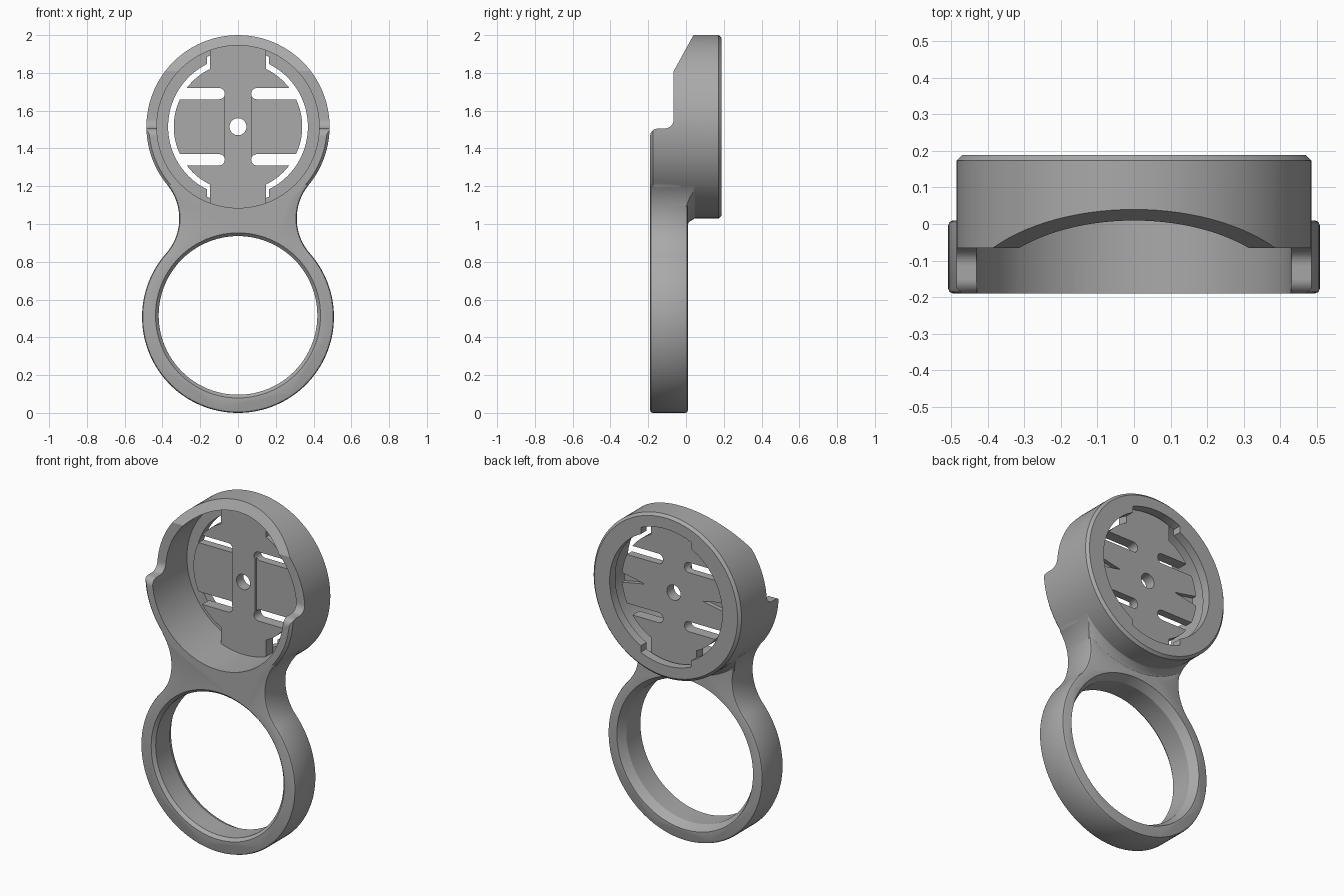
import bpy, bmesh
from math import sin, cos, pi, acos, atan2, sqrt
from mathutils import Vector

cube = bpy.data.objects.get("Cube")
if cube:
    bpy.data.objects.remove(cube)

FRONT, RING_BACK, CUP_BACK = -0.19, 0.01, 0.188
RING_Z, RING_R = 0.508, 0.508
CUP_Z, CUP_R, BORE_R = 1.515, 0.485, 0.43

grey = bpy.data.materials.new("grey plastic")
grey.use_nodes = True
grey.diffuse_color = (0.4, 0.4, 0.4, 1)
grey.node_tree.nodes["Principled BSDF"].inputs["Base Color"].default_value = grey.diffuse_color


def arc(cx, cz, r, a0, a1, n):
    return [(cx + r * cos(a0 + (a1 - a0) * i / n), cz + r * sin(a0 + (a1 - a0) * i / n))
            for i in range(n + 1)]


def finish(name, bm):
    bmesh.ops.recalc_face_normals(bm, faces=bm.faces)
    mesh = bpy.data.meshes.new(name)
    bm.to_mesh(mesh)
    bm.free()
    mesh.materials.append(grey)
    ob = bpy.data.objects.new(name, mesh)
    bpy.context.collection.objects.link(ob)
    return ob


def prism(name, pts, lo, hi, along="y"):
    """Extrude a closed outline: (x, z) points along y, or (y, z) points along x."""
    bm = bmesh.new()
    place = (lambda p, d: (p[0], d, p[1])) if along == "y" else (lambda p, d: (d, p[0], p[1]))
    face = bm.faces.new([bm.verts.new(place(p, lo)) for p in pts])
    new = bmesh.ops.extrude_face_region(bm, geom=[face])["geom"]
    step = Vector(place((0, 0), hi - lo))
    bmesh.ops.translate(bm, vec=step, verts=[v for v in new if isinstance(v, bmesh.types.BMVert)])
    return finish(name, bm)


def turned(name, cz, profile, n=96):
    """Solid of revolution about a y axis through height cz; profile is (radius, y)."""
    bm = bmesh.new()
    rings = [[bm.verts.new((x, y, z)) for x, z in arc(0, cz, r, 0, 2 * pi, n)[:-1]]
             for r, y in profile]
    for a, b in zip(rings, rings[1:]):
        for i in range(n):
            bm.faces.new((a[i], a[(i + 1) % n], b[(i + 1) % n], b[i]))
    bm.faces.new(rings[0])
    bm.faces.new(rings[-1])
    return finish(name, bm)


def box(name, x0, x1, y0, y1, z0, z1):
    return prism(name, [(x0, z0), (x1, z0), (x1, z1), (x0, z1)], y0, y1)


def apply_modifiers(ob):
    bpy.context.view_layer.update()
    dg = bpy.context.evaluated_depsgraph_get()
    mesh = bpy.data.meshes.new_from_object(ob.evaluated_get(dg))
    ob.modifiers.clear()
    ob.data = mesh


def combine(ob, other, op):
    mod = ob.modifiers.new(op, "BOOLEAN")
    mod.operation, mod.solver, mod.object = op, "EXACT", other
    apply_modifiers(ob)
    bpy.data.objects.remove(other)


# Lower ring and waisted neck, tangent to both circles
waist = 0.28
d = CUP_Z - RING_Z
ra, rb = RING_R + waist, CUP_R + waist
rise = (ra * ra - rb * rb + d * d) / (2 * d)
wx, wz = sqrt(ra * ra - rise * rise), RING_Z + rise
a_low, a_up = atan2(wz - RING_Z, wx), atan2(wz - CUP_Z, wx)
ring_arc = arc(0, RING_Z, RING_R, pi - a_low, 2 * pi + a_low, 90)
right_waist = arc(wx, wz, waist, pi + a_low, pi + a_up, 24)
left_waist = [(-x, z) for x, z in reversed(right_waist)]
outline = ring_arc + right_waist[1:] + [(0, CUP_Z)] + left_waist[:-1]
body = prism("mount_body", outline, FRONT, RING_BACK)
bevel = body.modifiers.new("rim", "BEVEL")
bevel.width, bevel.segments = 0.014, 2
bevel.limit_method, bevel.angle_limit = "ANGLE", 1.2
bevel.use_clamp_overlap = False
apply_modifiers(body)

# Fillet between the neck and the back of the cup
fillet = turned("fillet", CUP_Z, [(0.53, -0.03), (0.53, 0.0), (0.503, 0.018), (0.48, 0.055)])
combine(fillet, prism("neck_limit", outline, -0.1, 0.2), "INTERSECT")
combine(body, fillet, "UNION")

# Round cup with its front edge cut down over the upper half
cup = turned("cup", CUP_Z, [(CUP_R - 0.014, FRONT), (CUP_R, FRONT + 0.014),
                            (CUP_R, CUP_BACK - 0.015), (CUP_R - 0.015, CUP_BACK)])
side_cut = ([(-0.3, 1.45), (FRONT, 1.45)] + arc(-0.15, 1.465, 0.04, pi, pi / 2, 8)
            + arc(-0.115, 1.555, 0.05, -pi / 2, 0, 8) + [(-0.065, 1.81), (0.095, 2.1), (-0.3, 2.1)])
combine(cup, prism("side_cut", side_cut, -1, 1, "x"), "DIFFERENCE")
combine(body, cup, "UNION")

# Cup bore, and the lip opening with a notch at top and bottom
combine(body, turned("bore", CUP_Z, [(BORE_R, -0.3), (BORE_R, 0.135)]), "DIFFERENCE")


def keyed_circle(r, half, r_key, n):
    """Circle of radius r with wider keys of the given half width at top and bottom."""
    a_in, a_out = acos(half / r), acos(half / r_key)
    side = arc(0, 0, r, -a_in, a_in, n) + arc(0, 0, r_key, a_out, pi - a_out, n // 2)
    return [(x, CUP_Z + z) for x, z in side + [(-x, -z) for x, z in side]]


combine(body, prism("lip_hole", keyed_circle(0.37, 0.165, 0.405, 40), 0, 0.3), "DIFFERENCE")

# Ring hole with a slim front chamfer and a deeper back chamfer
hole = [(0.44, -0.2), (0.437, FRONT), (0.42, -0.172), (0.42, -0.04), (0.447, RING_BACK), (0.45, 0.02)]
combine(body, turned("ring_hole", RING_Z + 0.008, hole), "DIFFERENCE")

# Latch plate: disc with a full-height strip, spring lobes, slots and centre hole
plate = prism("latch_plate", keyed_circle(0.34, 0.148, 0.445, 40), 0.05, 0.115)
combine(plate, turned("pivot_hole", CUP_Z, [(0.045, 0), (0.045, 0.2)], 40), "DIFFERENCE")
for sx in (-1, 1):
    lobe = sorted((sx * 0.075, sx * 0.5))
    combine(plate, box("lobe_cut", *lobe, 0, 0.068, CUP_Z - 0.16, CUP_Z + 0.16), "DIFFERENCE")
    for sz in (-1, 1):
        slot = arc(0.1, 0.175, 0.03, pi / 2, 3 * pi / 2, 12) + [(0.5, 0.145), (0.5, 0.205)]
        slot = [(sx * x, CUP_Z + sz * z) for x, z in slot]
        combine(plate, prism("slot", slot, 0, 0.2), "DIFFERENCE")
    # Tapered detent groove on the back of the lobe
    groove = [(sx * 0.19, CUP_Z), (sx * 0.4, CUP_Z + 0.04), (sx * 0.4, CUP_Z - 0.04)]
    combine(plate, prism("detent", groove, 0.09, 0.2), "DIFFERENCE")

# Smooth round walls, crisp rims
for ob in (body, plate):
    bpy.ops.object.select_all(action="DESELECT")
    ob.select_set(True)
    bpy.context.view_layer.objects.active = ob
    bpy.ops.object.shade_smooth_by_angle(angle=0.45)
